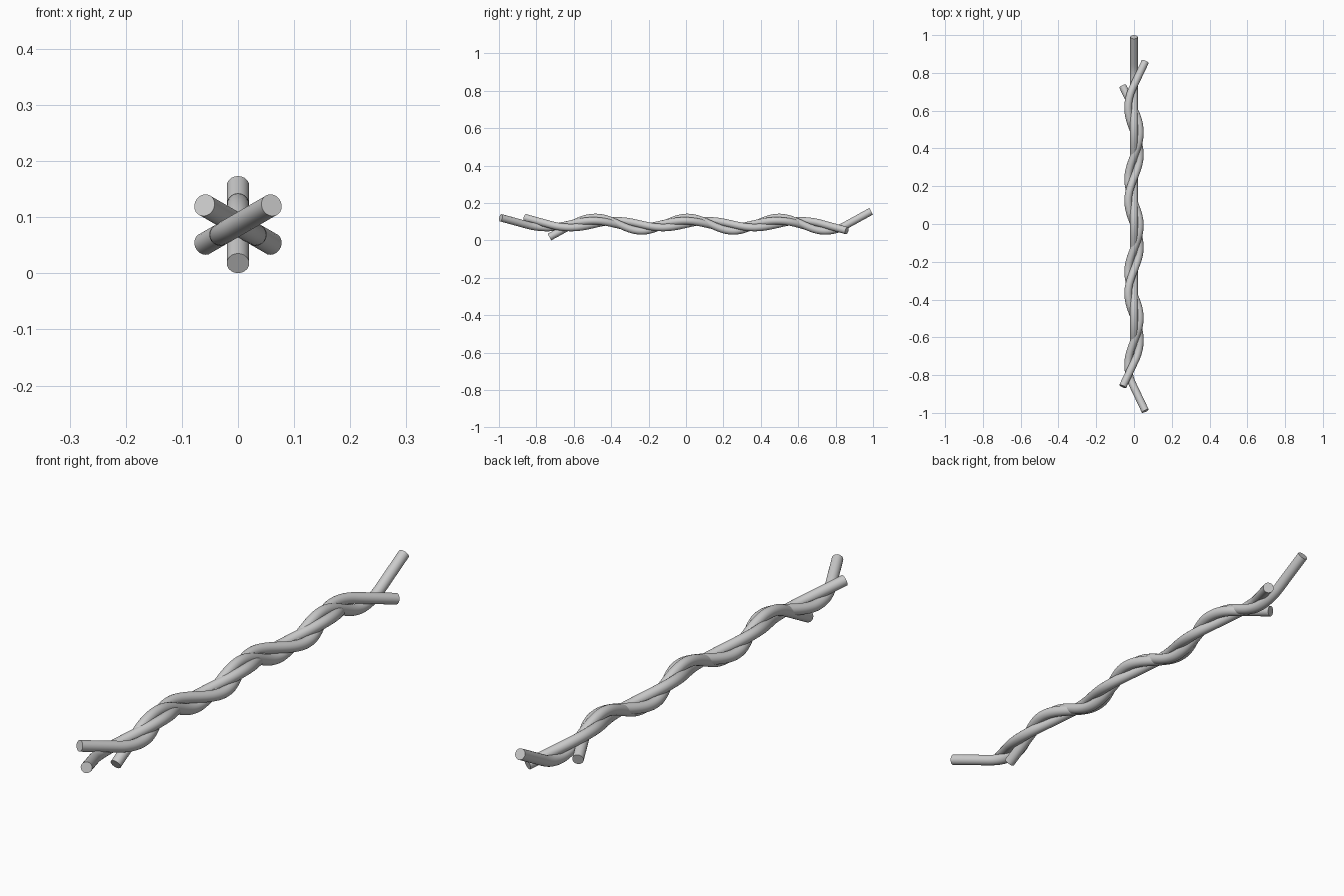
import bpy
from math import cos, sin, pi, radians

if "Cube" in bpy.data.objects:
    bpy.data.objects.remove(bpy.data.objects["Cube"])

R = 0.02          # strand radius
AMP = 0.036       # wave amplitude
P = 0.49          # wave period
ZC = 0.087        # height of the bundle axis
HALF = 0.86       # half length of a strand
OUT = 0.069       # sideways offset of the strand tip


def offset(h):
    """Sideways offset of a strand; odd about its middle, straight at the tips."""
    s, a = (1 if h >= 0 else -1), abs(h)
    trough, join, slope = 1.25 * P, 0.72, 0.55
    if a <= trough:
        d = -AMP * sin(2 * pi * a / P)
    else:
        d1 = OUT - slope * (HALF - join)
        if a >= join:
            d = d1 + slope * (a - join)
        else:
            L = join - trough
            t = (a - trough) / L
            d = (-AMP * (2*t**3 - 3*t**2 + 1) + d1 * (3*t**2 - 2*t**3)
                 + slope * L * (t**3 - t**2))
    return s * d


def strand(name, angle, shift, n=160):
    cu = bpy.data.curves.new(name, 'CURVE')
    cu.dimensions = '3D'
    cu.bevel_depth = R
    cu.bevel_resolution = 8
    cu.use_fill_caps = True
    sp = cu.splines.new('POLY')
    sp.points.add(n)
    for i, p in enumerate(sp.points):
        h = -HALF + 2 * HALF * i / n
        d = offset(h)
        p.co = (d * cos(angle), h + shift, ZC + d * sin(angle), 1)
    ob = bpy.data.objects.new(name, cu)
    bpy.context.collection.objects.link(ob)
    bpy.ops.object.select_all(action='DESELECT')
    ob.select_set(True)
    bpy.context.view_layer.objects.active = ob
    bpy.ops.object.convert(target='MESH')
    bpy.ops.object.shade_smooth_by_angle(angle=radians(40))


# three identical strands, each turned 120 degrees and slid along the axis
for k, ang in enumerate((90, -30, 210)):
    strand(f"strand_{k + 1}", radians(ang), 0.13 * (1 - k))
